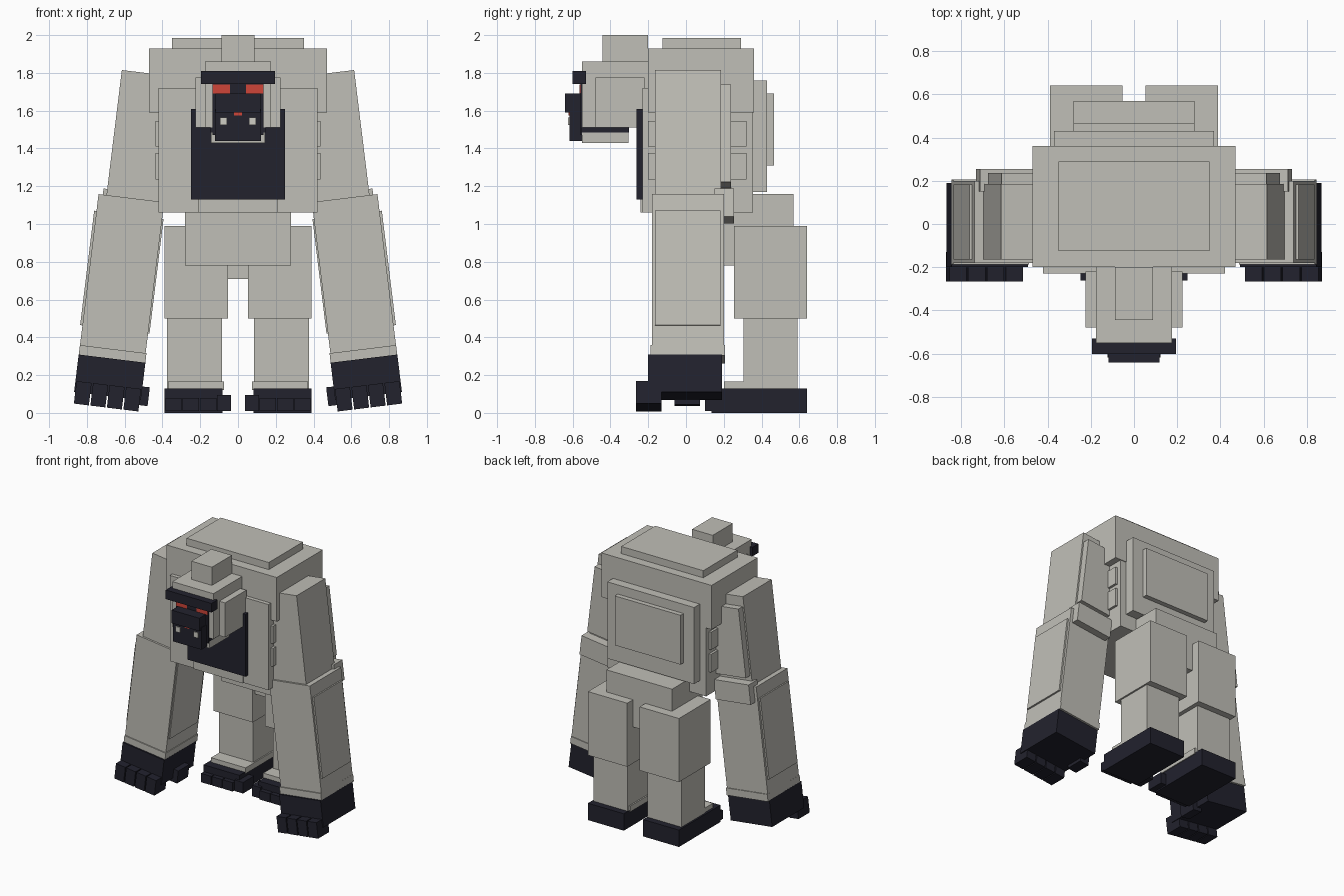
import bpy, math
from mathutils import Matrix, Vector


def material(name, rgb):
    m = bpy.data.materials.new(name)
    m.diffuse_color = (*rgb, 1)
    return m


FUR = material("pale grey fur", (0.53, 0.52, 0.475))
SKIN = material("dark skin", (0.016, 0.016, 0.027))
RED = material("red eyes", (0.62, 0.06, 0.04))
TOOTH = material("tooth white", (0.62, 0.61, 0.56))

FACES = [(0, 1, 3, 2), (4, 6, 7, 5), (0, 4, 5, 1), (2, 3, 7, 6), (0, 2, 6, 4), (1, 5, 7, 3)]


def box(name, mat, x, y, z, tilt=0.0, mirror=False):
    """Box from three (low, high) ranges, tilted about its own centre around y."""
    c = Vector((sum(x) / 2, sum(y) / 2, sum(z) / 2))
    rot = Matrix.Rotation(tilt, 3, 'Y')
    verts = [c + rot @ (Vector((a, b, d)) - c) for a in x for b in y for d in z]
    faces = FACES
    if mirror:
        verts = [Vector((-v.x, v.y, v.z)) for v in verts]
        faces = [f[::-1] for f in FACES]
    me = bpy.data.meshes.new(name)
    me.from_pydata(verts, [], faces)
    me.materials.append(mat)
    ob = bpy.data.objects.new(name, me)
    bpy.context.collection.objects.link(ob)
    return ob


def mid(name, mat, half, y, z):
    box(name, mat, (-half, half), y, z)


def pair(name, mat, x, y, z, tilt=0.0):
    box(name + "_right", mat, x, y, z, tilt)
    box(name + "_left", mat, x, y, z, tilt, True)


ARM = math.radians(-7)


def arm(name, mat, cx, cz, width, length, y, across=0.0):
    """Piece of the splayed arms; 'across' slides it along the tilted width."""
    cx += across * math.cos(ARM)
    cz -= across * math.sin(ARM)
    pair(name, mat, (cx - width / 2, cx + width / 2), y,
         (cz - length / 2, cz + length / 2), ARM)


# Torso
mid("shoulders", FUR, 0.47, (-0.20, 0.36), (1.59, 1.93))
mid("ribcage", FUR, 0.42, (-0.23, 0.355), (1.06, 1.72))
mid("shoulder_plate", FUR, 0.35, (-0.125, 0.29), (1.92, 1.985))
mid("back_plate", FUR, 0.37, (0.34, 0.43), (1.17, 1.76))
mid("back_inner_plate", FUR, 0.28, (0.42, 0.467), (1.31, 1.69))
mid("belly_plate", FUR, 0.21, (-0.24, -0.2), (1.06, 1.38))
mid("chest_bib", SKIN, 0.248, (-0.262, -0.21), (1.13, 1.61))
for i, z in enumerate([(1.235, 1.375), (1.41, 1.545)]):
    pair(f"rib_{i + 1}", FUR, (0.40, 0.438), (-0.2, 0.32), z)

# Hips
mid("hips", FUR, 0.28, (0.2, 0.57), (0.78, 1.16))
mid("hip_underside", FUR, 0.055, (0.28, 0.48), (0.71, 0.79))

# Legs
pair("thigh", FUR, (0.053, 0.388), (0.255, 0.64), (0.50, 0.99))
pair("shin", FUR, (0.085, 0.375), (0.305, 0.59), (0.13, 0.51))
pair("ankle_cuff", FUR, (0.075, 0.37), (0.2, 0.57), (0.12, 0.165))
pair("foot", SKIN, (0.082, 0.388), (0.135, 0.64), (0.0, 0.13))
for i in range(3):
    x = 0.115 + i * 0.092
    pair(f"toe_{i + 1}", SKIN, (x, x + 0.086), (0.1, 0.16), (0.01, 0.078))
pair("big_toe", SKIN, (0.037, 0.11), (0.115, 0.25), (0.01, 0.095))

# Arms
arm("upper_arm", FUR, 0.513, 1.455, 0.29, 0.69, (-0.165, 0.185))
arm("upper_arm_back_plate", FUR, 0.513, 1.465, 0.265, 0.52, (0.15, 0.237))
arm("elbow_plate", FUR, 0.572, 1.095, 0.30, 0.15, (0.15, 0.255))
arm("forearm", FUR, 0.617, 0.71, 0.35, 0.86, (-0.18, 0.2))
arm("forearm_side_plates", FUR, 0.615, 0.745, 0.37, 0.61, (-0.165, 0.182))
arm("wrist_cuff", FUR, 0.664, 0.31, 0.355, 0.055, (-0.188, 0.206))
arm("hand", SKIN, 0.679, 0.188, 0.356, 0.20, (-0.2, 0.19))
for i in range(4):
    arm(f"finger_{i + 1}", SKIN, 0.691, 0.088, 0.08, 0.12, (-0.265, -0.13),
        (i - 1.5) * 0.088)
arm("thumb", SKIN, 0.51, 0.09, 0.075, 0.10, (-0.06, 0.075))

# Head
mid("head", FUR, 0.175, (-0.55, -0.2), (1.51, 1.86))
pair("cheek", FUR, (0.16, 0.225), (-0.478, -0.22), (1.51, 1.775))
mid("crest", FUR, 0.088, (-0.443, -0.2), (1.85, 2.0))
mid("jaw", FUR, 0.143, (-0.55, -0.305), (1.43, 1.49))
mid("mouth_line", SKIN, 0.145, (-0.552, -0.303), (1.485, 1.512))

# Face
mid("brow", SKIN, 0.195, (-0.602, -0.53), (1.74, 1.81))
mid("face_plate", SKIN, 0.136, (-0.558, -0.54), (1.47, 1.745))
pair("eye", RED, (0.042, 0.134), (-0.563, -0.555), (1.69, 1.738))
mid("muzzle", SKIN, 0.122, (-0.618, -0.54), (1.44, 1.61))
mid("nose", SKIN, 0.118, (-0.64, -0.54), (1.59, 1.69))
mid("tongue", RED, 0.02, (-0.622, -0.615), (1.575, 1.59))
pair("fang", TOOTH, (0.058, 0.096), (-0.626, -0.61), (1.525, 1.565))
